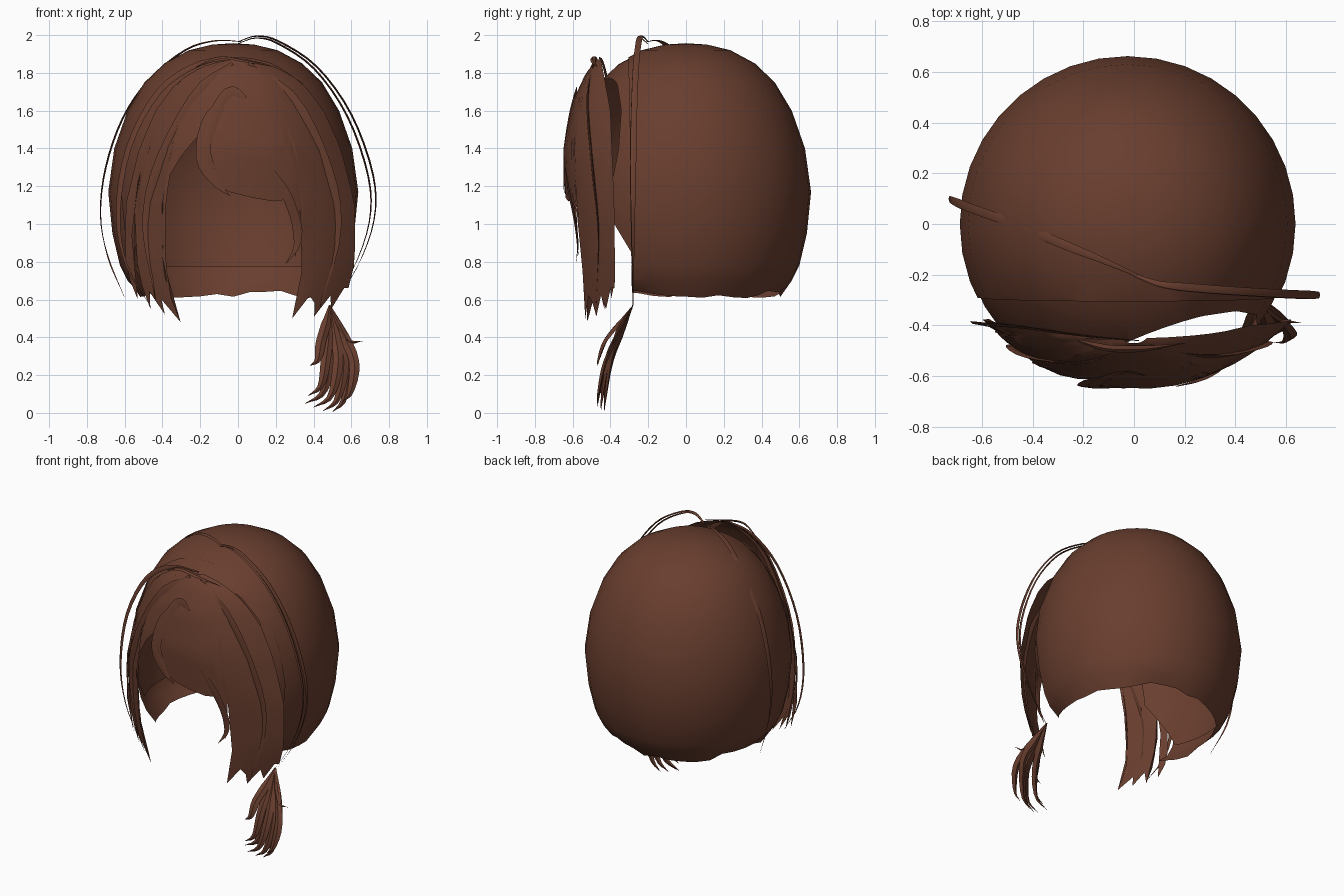
import bpy, bmesh, math, random
from mathutils import Vector

if "Cube" in bpy.data.objects:
    bpy.data.objects.remove(bpy.data.objects["Cube"])

random.seed(4)
hair = bpy.data.materials.new("chestnut_hair")
hair.diffuse_color = (0.14, 0.048, 0.028, 1)
hair.use_nodes = True
hair.node_tree.nodes["Principled BSDF"].inputs["Base Color"].default_value = hair.diffuse_color


def lerp(table, t):
    """Read a value from a sorted (key, value) table."""
    if t <= table[0][0]:
        return table[0][1]
    for (a, va), (b, vb) in zip(table, table[1:]):
        if t <= b:
            return va + (vb - va) * (t - a) / (b - a)
    return table[-1][1]


def finish(name, bm, angle=40):
    mesh = bpy.data.meshes.new(name)
    bm.to_mesh(mesh)
    bm.free()
    obj = bpy.data.objects.new(name, mesh)
    bpy.context.collection.objects.link(obj)
    mesh.materials.append(hair)
    bpy.ops.object.select_all(action='DESELECT')
    obj.select_set(True)
    bpy.context.view_layer.objects.active = obj
    bpy.ops.object.shade_smooth_by_angle(angle=math.radians(angle))
    return obj


def grid(bm, rows, closed=False):
    """Skin equal-length rows of points with quads."""
    vs = [[bm.verts.new(p) for p in r] for r in rows]
    n = len(vs[0])
    for a, b in zip(vs, vs[1:]):
        for i in range(n if closed else n - 1):
            j = (i + 1) % n
            bm.faces.new((a[i], a[j], b[j], b[i]))
    return vs


def smooth_path(pts, n):
    """Catmull-Rom points through a short path."""
    p = [Vector(q) for q in pts]
    p = [2 * p[0] - p[1]] + p + [2 * p[-1] - p[-2]]
    out = []
    for k in range(n + 1):
        t = k / n * (len(p) - 3)
        i = min(int(t), len(p) - 4)
        t -= i
        a, b, c, d = p[i:i + 4]
        out.append(0.5 * (2 * b + (c - a) * t + (2 * a - 5 * b + 4 * c - d) * t * t
                          + (3 * b - a - 3 * c + d) * t ** 3))
    return out


def lock(bm, pts, width, thick, face, root=0.3, n=14):
    """Tapered hair lock with a flat diamond section; face is its outward direction."""
    path = smooth_path(pts, n)
    rows = []
    for k, p in enumerate(path):
        tan = (path[min(k + 1, n)] - path[max(k - 1, 0)]).normalized()
        side = tan.cross(Vector(face)).normalized()
        out = side.cross(tan)
        t = k / n
        s = max(0.04, min(1, root + 3 * t, (1 - t) * 2.5))
        rows.append([p + side * width * s, p + out * thick * s,
                     p - side * width * s, p - out * thick * s])
    vs = grid(bm, rows, True)
    bm.faces.new(vs[0])
    bm.faces.new(vs[-1])


# Rounded cap of hair in two close layers, open below and in front
PROFILE = [(0.62, 0.50), (0.70, 0.56), (0.78, 0.60), (0.95, 0.64), (1.17, 0.662), (1.4, 0.63),
           (1.6, 0.56), (1.75, 0.47), (1.85, 0.365), (1.92, 0.235), (1.95, 0.11)]
SEG = 36


def cap(name, profile, inset, cuts):
    bm = bmesh.new()
    rows = []
    for k, (z, r) in enumerate(profile):
        row = []
        gap = inset * lerp([(0.8, 2.5), (1.3, 1.0)], z)
        for i in range(SEG):
            a = 2 * math.pi * i / SEG
            dz = random.uniform(-0.015, 0.03) if k == 0 and not inset else 0
            row.append((-0.025 + (r - gap) * math.cos(a), (r - gap) * math.sin(a), z + dz - inset * 0.5))
        rows.append(row)
    vs = grid(bm, rows, True)
    top = bm.verts.new((-0.025, 0, 1.957 - inset))
    for i in range(SEG):
        bm.faces.new((vs[-1][i], vs[-1][(i + 1) % SEG], top))
    for co, no in cuts:
        bmesh.ops.bisect_plane(bm, geom=bm.verts[:] + bm.edges[:] + bm.faces[:],
                               plane_co=co, plane_no=no, clear_outer=True)
    finish(name, bm, 60)


cap("hair_cap", PROFILE, 0, [((0, -0.28, 0.62), (0, -1, -0.02))])
cap("under_cap", PROFILE[2:], 0.008, [((0, -0.29, 0.85), (0, -1, -0.6)), ((0, -0.465, 1), (0, -1, 0)),
                                     ((0, -0.455, 1.75), (0.35, -1, 0.2))])

# Fringe: a bulging sheet fanning from the crown, cut to a ragged hem
HALF_WIDTH = [(0.48, 0.49), (0.6, 0.57), (0.8, 0.62), (1.1, 0.62), (1.4, 0.545), (1.6, 0.455),
              (1.75, 0.34), (1.84, 0.19), (1.87, 0.05)]
FRONT_Y = [(0.5, -0.58), (0.9, -0.61), (1.15, -0.64), (1.4, -0.65), (1.65, -0.6), (1.8, -0.53), (1.87, -0.47)]
RIM_Y = [(0.5, -0.39), (0.7, -0.375), (1.1, -0.38), (1.6, -0.40), (1.87, -0.45)]
HEM = [(-1, .70), (-.97, .60), (-.95, .9), (-.935, 1.15), (-.92, .9), (-.90, .55), (-.84, .64), (-.78, .52),
       (-.74, .6), (-.62, .48), (-.645, .72), (-.65, 1.1), (-.63, 1.25), (-.53, 1.37), (-.43, 1.45), (-.36, 1.5),
       (-.33, 1.34), (-.2, 1.22), (-.08, 1.17), (.12, 1.14), (.3, 1.12), (.44, 1.13), (.47, .97), (.49, .82),
       (.53, 1.1), (.555, .75), (.57, .5), (.66, .62), (.73, .58), (.79, .51), (.85, .62), (.92, .55),
       (.96, .66), (1, .66)]


def fringe_point(u, z, lift=0.0):
    rim, front = lerp(RIM_Y, z), lerp(FRONT_Y, z)
    return Vector((u * lerp(HALF_WIDTH, z) * (0.96 if u < -0.7 else 1),
                   rim + (front - rim) * (1 - abs(u) ** 2.5) - lift, z))


bm = bmesh.new()
cols = []
for u, hem in HEM:
    cols.append([fringe_point(u, 1.87 - (1.87 - hem) * (k / 16) ** 1.5) for k in range(17)])
grid(bm, cols)
finish("fringe", bm, 50)

# Loose locks lying over the fringe: (u, z) paths
bm = bmesh.new()
for path, w in (([(-.1, 1.69), (-.32, 1.55), (-.34, 1.36), (-.2, 1.22), (-.07, 1.15)], 0.035),
                ([(.1, 1.67), (-.1, 1.7), (-.25, 1.6), (-.3, 1.4), (-.17, 1.25)], 0.03),
                ([(-.2, 1.85), (-.55, 1.7), (-.75, 1.35), (-.82, 1.0), (-.8, .6)], 0.03),
                ([(.4, 1.85), (.72, 1.65), (.82, 1.3), (.85, .95), (.8, .56)], 0.03),
                ([(.3, 1.3), (.42, 1.16), (.5, 1.0), (.5, .88), (.41, .79)], 0.025)):
    lock(bm, [fringe_point(u, z, 0.006) for u, z in path], w, 0.006, (0, -1, 0.1))
finish("fringe_locks", bm)

# Thin strand standing clear of the fringe on its left
bm = bmesh.new()
lock(bm, [(0.02, -.46, 1.88), (-.2, -.44, 1.85), (-.42, -.41, 1.70), (-.58, -.395, 1.40), (-.635, -.39, 1.05),
          (-.59, -.4, .78), (-.46, -.43, .56)], 0.016, 0.005, (-0.5, -1, 0), n=24)
# Small crown wisps where the fringe parts
lock(bm, [(-.22, -.46, 1.83), (-.1, -.49, 1.88), (.05, -.49, 1.86), (.2, -.47, 1.83)], 0.015, 0.006, (0, -0.5, 1))
finish("stray_strands", bm)

# Long strands arching over the cap to the tied tuft
bm = bmesh.new()
RIGHT = [(0, -.2, 1.965), (.1, -.235, 1.995), (.22, -.25, 1.965), (.42, -.265, 1.83), (.6, -.275, 1.58),
         (.715, -.28, 1.26), (.72, -.28, 1.02), (.63, -.28, .77), (.49, -.28, .56)]
LEFT = [(.03, -.21, 1.965), (-.12, -.145, 1.97), (-.28, -.08, 1.92), (-.47, 0, 1.765), (-.61, .05, 1.56),
        (-.70, .085, 1.3), (-.728, .1, 1.05), (-.69, .09, .83), (-.6, .04, .61)]
lock(bm, RIGHT, 0.016, 0.005, (0.5, 0, 1), n=32)
lock(bm, [(x * 0.965, y - 0.005, z - 0.01) for x, y, z in RIGHT], 0.012, 0.005, (0.5, 0, 1), n=32)
lock(bm, LEFT, 0.018, 0.005, (-0.5, 0, 1), n=32)
finish("arching_strands", bm)

# Curled tuft hanging from the tie point: middle (x, z) and tip (x, z) of each lock
bm = bmesh.new()
CURLS = [(.44, .38, .38, .25), (.47, .32, .37, .09), (.49, .28, .355, .05), (.53, .27, .40, .03),
         (.56, .27, .45, .01), (.59, .30, .50, .005), (.615, .27, .55, .06), (.56, .46, .66, .38)]
for i, (mx, mz, tx, tz) in enumerate(CURLS):
    off = 0.018 * (i % 3 - 1)
    low = mz + (tz - mz) * 0.75
    pts = [(.485, -.28, .57), ((.485 + mx) / 2 + .005, -.345 + off / 2, (.57 + mz) / 2),
           (mx, -.41 + off, mz), (mx * .7 + tx * .3, -.445 + off, low), (tx, -.45 + off, tz)]
    if i == 7:
        pts = [(.485, -.28, .57), (.54, -.35, .46), (.59, -.38, .38), (.66, -.39, .38)]
    lock(bm, pts, 0.014 if i == 7 else 0.027, 0.01, (0.1, -1, -0.2), root=0.15)
finish("tied_tuft", bm)
